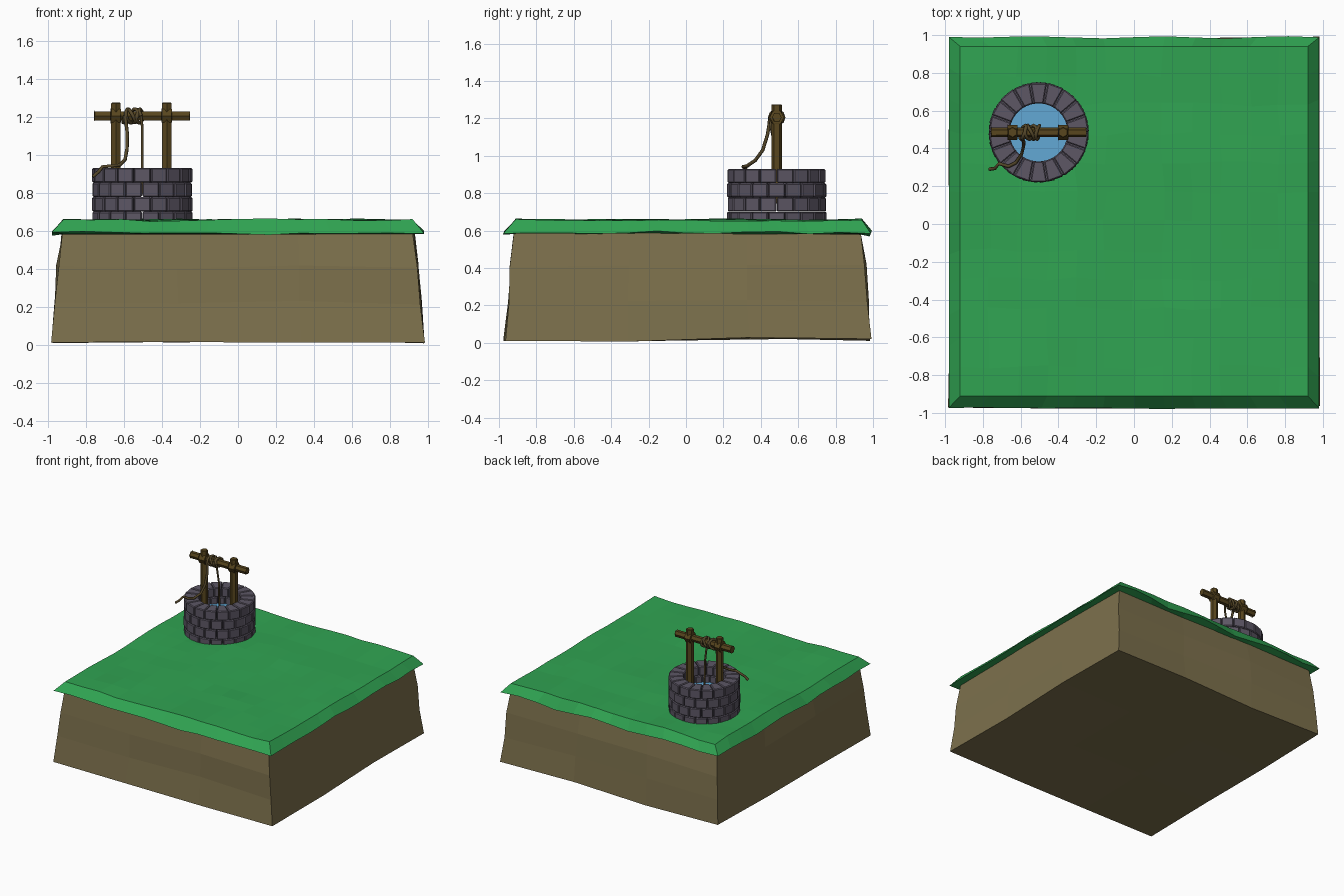
import bpy, bmesh, math, random
from mathutils import Vector, Matrix, noise

if "Cube" in bpy.data.objects:
    bpy.data.objects.remove(bpy.data.objects["Cube"])

random.seed(4)
WX, WY = -0.505, 0.485          # centre of the well


def material(name, r, g, b):
    lin = [((c / 255 + 0.055) / 1.055) ** 2.4 for c in (r, g, b)]
    m = bpy.data.materials.new(name)
    m.diffuse_color = (*lin, 1)
    m.use_nodes = True
    m.node_tree.nodes["Principled BSDF"].inputs["Base Color"].default_value = m.diffuse_color
    return m


GRASS = material("grass green", 48, 164, 82)
DIRT = material("dirt brown", 124, 112, 76)
STONE = material("stone grey", 93, 87, 101)
WATER = material("water blue", 98, 168, 213)
WOOD = material("dark wood", 88, 70, 30)
ROPE = material("rope brown", 86, 72, 42)


def finish(bm, name, mat):
    bmesh.ops.recalc_face_normals(bm, faces=bm.faces)
    me = bpy.data.meshes.new(name)
    bm.to_mesh(me)
    bm.free()
    ob = bpy.data.objects.new(name, me)
    bpy.context.collection.objects.link(ob)
    me.materials.append(mat)
    return ob


def jit(a):
    return random.uniform(-a, a)


def rod(name, center, radius, length, axis, sides=6, mat=WOOD, twist=0.0):
    """Prism with its length along the given axis."""
    bm = bmesh.new()
    bmesh.ops.create_cone(bm, cap_ends=True, segments=sides, radius1=radius,
                          radius2=radius, depth=length)
    turn = Vector((0, 0, 1)).rotation_difference(Vector(axis)).to_matrix().to_4x4()
    bm.transform(Matrix.Translation(center) @ turn @ Matrix.Rotation(twist, 4, 'Z'))
    bmesh.ops.bevel(bm, geom=[e for e in bm.edges if len(e.link_faces) == 2 and
                              any(len(f.verts) == sides and sides != 4 for f in e.link_faces)],
                    offset=0.004, segments=1, affect='EDGES')
    return finish(bm, name, mat)


# Earth block: tapering towards the top, with uneven faces
bm = bmesh.new()
bmesh.ops.create_cube(bm, size=2)
bmesh.ops.subdivide_edges(bm, edges=bm.edges[:], cuts=2, use_grid_fill=True)
half = [0.978, 0.962, 0.95, 0.925]
level = [0.018, 0.22, 0.41, 0.59]
for v in bm.verts:
    row = round((v.co.z + 1) * 1.5)
    inner = abs(v.co.x) < 0.9 and abs(v.co.y) < 0.9
    z = level[row] + jit(0.012)
    if row == 3:
        z = 0.585 + jit(0.006)
    if row == 0 and inner:
        z = 0.025
    v.co = (v.co.x * half[row] + jit(0.008), v.co.y * half[row] + jit(0.008) + 0.008, z)
finish(bm, "earth_block", DIRT)

# Grass layer: bumpy top, sloping wavy rim and a tucked-under lower side
bm = bmesh.new()
bmesh.ops.create_grid(bm, x_segments=12, y_segments=12, size=1)
for v in bm.verts:
    edge = max(abs(v.co.x), abs(v.co.y)) > 0.99
    n = noise.noise(Vector((v.co.x * 3, v.co.y * 3, 0.4)))
    z = 0.656 + 0.012 * n + jit(0.002)
    v.co = (v.co.x * 0.92 + (0.0 if edge else jit(0.012)),
            v.co.y * 0.925 + 0.015 + (0.0 if edge else jit(0.012)), z)


def next_ring(edges, place):
    new = bmesh.ops.extrude_edge_only(bm, edges=edges)["geom"]
    for v in (g for g in new if isinstance(g, bmesh.types.BMVert)):
        place(v)
    return [g for g in new if isinstance(g, bmesh.types.BMEdge) and len(g.link_faces) == 1]


def lip(v):
    n = noise.noise(Vector((v.co.x * 3.3 + 7, v.co.y * 3.3, 2.1)))
    v.co = (v.co.x * 1.066, (v.co.y - 0.015) * 1.062 + 0.007 + 0.012 * n,
            0.588 + 0.03 * n)


def under(v):
    v.co = (v.co.x * 0.93, v.co.y * 0.93, 0.583)


ring = next_ring([e for e in bm.edges if e.is_boundary], lip)
ring = next_ring(ring, under)
bmesh.ops.contextual_create(bm, geom=ring)
finish(bm, "grass_layer", GRASS)

# Well wall: four staggered courses of bevelled wedge bricks
bm = bmesh.new()
COUNT = 18
STEP = 2 * math.pi / COUNT
for course in range(4):
    top = 0.93 - course * 0.0765
    bottom = top - 0.0755
    for k in range(COUNT):
        a0 = (k + 0.5 * (course % 2)) * STEP + 0.008
        a1 = a0 + STEP - 0.016
        outer = 0.266 + jit(0.002)
        corners = []
        for z in (bottom, top):
            for r, a in ((0.155, a0), (outer, a0), (outer, a1), (0.155, a1)):
                corners.append(bm.verts.new((WX + r * math.cos(a), WY + r * math.sin(a), z)))
        for f in ((0, 1, 2, 3), (4, 5, 6, 7), (0, 1, 5, 4),
                  (1, 2, 6, 5), (2, 3, 7, 6), (3, 0, 4, 7)):
            bm.faces.new([corners[i] for i in f])
bmesh.ops.recalc_face_normals(bm, faces=bm.faces)
bmesh.ops.bevel(bm, geom=bm.edges[:], offset=0.006, segments=1, affect='EDGES')
finish(bm, "well_bricks", STONE)

# Water surface
bm = bmesh.new()
bmesh.ops.create_circle(bm, cap_ends=True, segments=36, radius=0.165,
                        matrix=Matrix.Translation((WX, WY, 0.80)))
finish(bm, "water", WATER)

# Wooden frame: two posts, a cross beam and collars where they meet
for side, x in (("left", -0.643), ("right", -0.375)):
    rod(side + "_post", (x, WY, 1.01), 0.029, 0.53, (0, 0, 1))
    rod(side + "_collar", (x, WY, 1.205), 0.041, 0.055, (1, 0, 0))
rod("cross_beam", (WX, WY, 1.205), 0.027, 0.505, (1, 0, 0))

# Rope: loose tail over the rim, coils around the beam, then a drop to the water
tail = [(-0.765, 0.29, 0.885), (-0.735, 0.295, 0.91), (-0.715, 0.32, 0.937),
        (-0.665, 0.305, 0.942), (-0.625, 0.325, 0.945), (-0.595, 0.37, 0.975),
        (-0.585, 0.41, 1.03), (-0.583, 0.435, 1.11), (-0.59, 0.445, 1.17)]
coil = []
TURNS, PER = 5, 10
for i in range(TURNS * PER + 1):
    t = i / (TURNS * PER)
    a = math.pi + 2 * math.pi * TURNS * t
    lean = 0.014 * math.sin(a + 9 * t)
    coil.append((-0.595 + 0.09 * t + lean, WY + 0.037 * math.cos(a), 1.205 + 0.037 * math.sin(a)))
drop = [(WX, WY - 0.03, 1.15), (WX, WY - 0.01, 1.05), (WX, WY, 0.79)]


def rope(name, points, radius):
    cu = bpy.data.curves.new(name, 'CURVE')
    cu.dimensions = '3D'
    cu.bevel_depth = radius
    cu.bevel_resolution = 1
    cu.use_fill_caps = True
    sp = cu.splines.new('POLY')
    sp.points.add(len(points) - 1)
    for p, co in zip(sp.points, points):
        p.co = (*co, 1)
    cu.materials.append(ROPE)
    ob = bpy.data.objects.new(name, cu)
    bpy.context.collection.objects.link(ob)


rope("rope_tail", tail + coil[:1], 0.0095)
rope("rope_coil", coil, 0.0095)
rope("rope_drop", coil[-1:] + drop, 0.0075)
